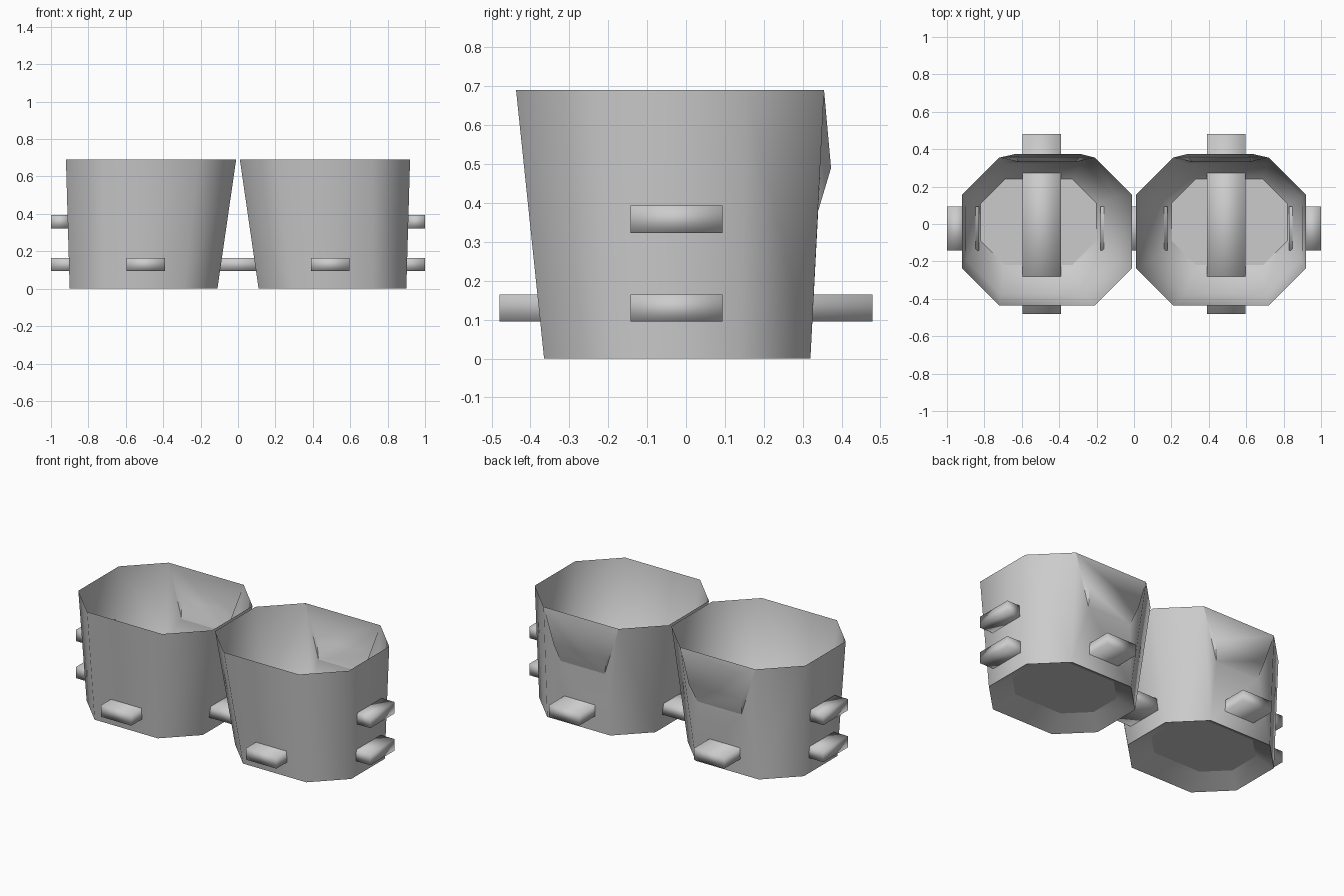
import bpy, bmesh

if "Cube" in bpy.data.objects:
    bpy.data.objects.remove(bpy.data.objects["Cube"])


def finish(bm, name):
    bmesh.ops.recalc_face_normals(bm, faces=bm.faces)
    me = bpy.data.meshes.new(name)
    bm.to_mesh(me)
    bm.free()
    ob = bpy.data.objects.new(name, me)
    bpy.context.collection.objects.link(ob)
    return ob


def octagon(bm, s, x0, x1, y0, y1, c, z):
    """Octagon ring; the edge from index 4 to 5 is the back side."""
    pts = [(x0 + c, y0), (x1 - c, y0), (x1, y0 + c), (x1, y1 - c),
           (x1 - c, y1), (x0 + c, y1), (x0, y1 - c), (x0, y0 + c)]
    return [bm.verts.new((s * x, y, z)) for x, y in pts]


def sharpen(bm, *pairs):
    for pair in pairs:
        bm.edges.get(pair).smooth = False


def band(bm, a, b, skip=None):
    for i in range(8):
        if i != skip:
            j = (i + 1) % 8
            bm.faces.new((a[i], a[j], b[j], b[i]))


def wall(bm, s, top, low, y_ridge, y_foot):
    """Eight-sided wall whose back side carries a raised panel."""
    band(bm, top, low, skip=4)
    a, b, c, d = top[4], top[5], low[4], low[5]
    p1, p2 = [bm.verts.new((s * x, y_ridge, 0.49)) for x in (0.64, 0.28)]
    q1, q2 = [bm.verts.new((s * x, y_foot, 0.38)) for x in (0.615, 0.315)]
    for f in ((a, b, p2, p1), (p1, p2, q2, q1), (q1, q2, d, c),
              (a, q1, c), (b, q2, d), (a, p1, q1), (b, p2, q2)):
        bm.faces.new(f)
    sharpen(bm, (p1, q1), (a, q1), (p2, q2), (b, q2), (q1, q2))


def pot(name, s):
    bm = bmesh.new()
    rim = octagon(bm, s, 0.01, 0.92, -0.437, 0.355, 0.2, 0.69)
    base = octagon(bm, s, 0.11, 0.90, -0.365, 0.32, 0.18, 0.0)
    under = octagon(bm, s, 0.21, 0.80, -0.23, 0.23, 0.13, 0.055)
    bowl = octagon(bm, s, 0.095, 0.893, -0.375, 0.323, 0.18, 0.22)
    floor = octagon(bm, s, 0.20, 0.82, -0.22, 0.24, 0.13, 0.13)
    wall(bm, s, rim, base, 0.373, 0.34)
    wall(bm, s, rim, bowl, 0.365, 0.332)
    band(bm, bowl, floor)
    band(bm, base, under)
    for f in bm.faces:
        f.smooth = True
    # flat floor and underside, sharp rim
    bm.faces.new(floor)
    bm.faces.new(under)
    for ring in (rim, floor, under, base):
        sharpen(bm, *[(ring[i], ring[(i + 1) % 8]) for i in range(8)])
    return finish(bm, name)


def bar(name, x0, x1, y0, y1, z0, z1):
    bm = bmesh.new()
    bmesh.ops.create_cube(bm, size=1)
    for v in bm.verts:
        v.co = ((x0 + x1) / 2 + v.co.x * (x1 - x0),
                (y0 + y1) / 2 + v.co.y * (y1 - y0),
                (z0 + z1) / 2 + v.co.z * (z1 - z0))
    for f in bm.faces:
        f.smooth = True
    return finish(bm, name)


for side, s in (("right", 1), ("left", -1)):
    pot(side + "_pot", s)
    # bar running front to back through the pot
    xs = sorted((s * 0.39, s * 0.597))
    bar(side + "_cross_bar", *xs, -0.48, 0.48, 0.095, 0.165)
    # two short lugs on the outer side
    xs = sorted((s * 0.83, s))
    bar(side + "_lower_lug", *xs, -0.143, 0.094, 0.095, 0.165)
    xs = sorted((s * 0.9, s))
    bar(side + "_upper_lug", *xs, -0.143, 0.094, 0.323, 0.393)

# link joining the two pots
bar("centre_link", -0.18, 0.18, -0.143, 0.094, 0.095, 0.165)
